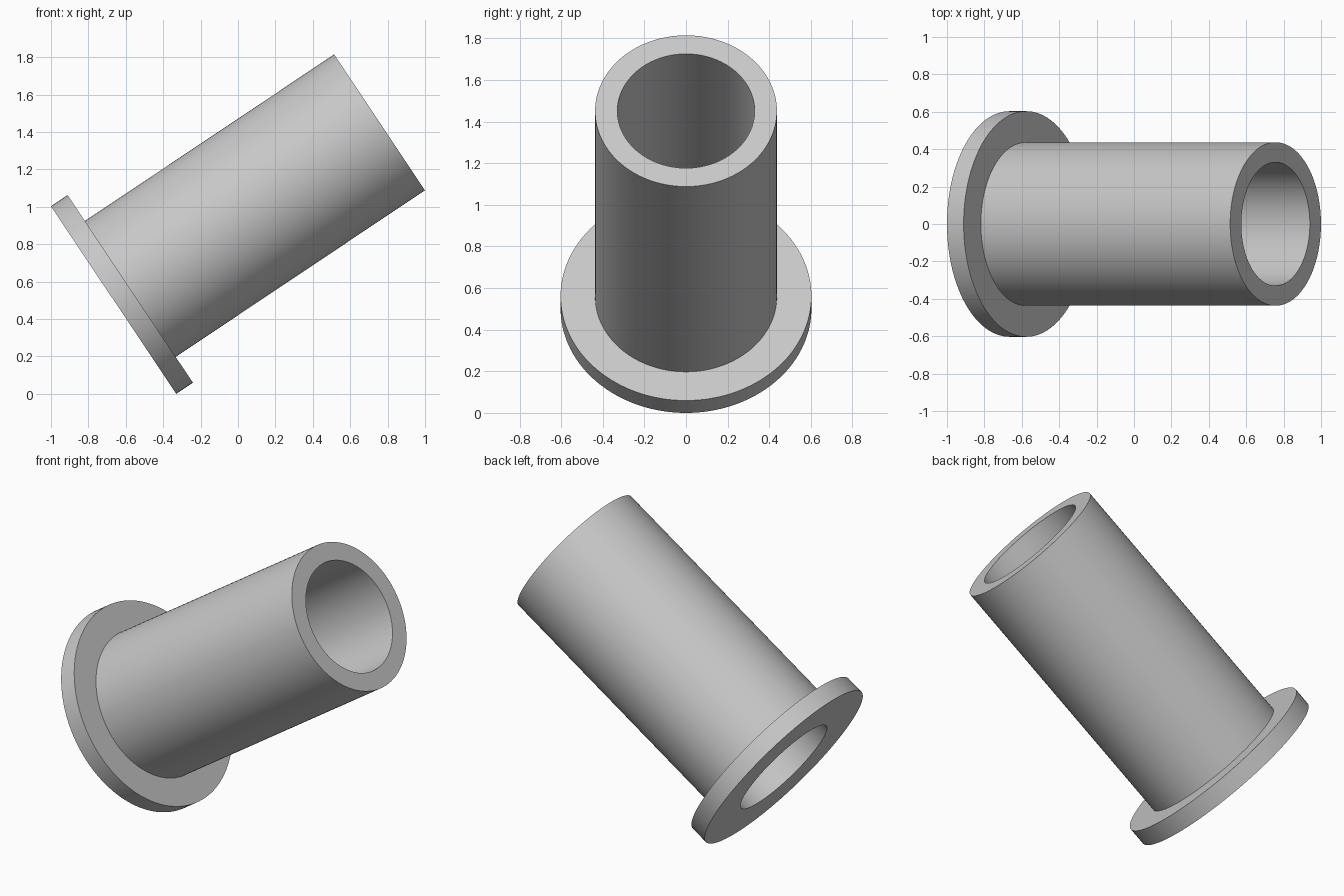
import bpy, bmesh, math

cube = bpy.data.objects.get("Cube")
if cube:
    bpy.data.objects.remove(cube, do_unlink=True)

# Dimensions
BORE, BARREL, FLANGE = 0.33, 0.437, 0.603
THICK, LENGTH = 0.107, 1.71
TILT = math.radians(56.25)

grey = bpy.data.materials.new("light_grey")
grey.use_nodes = True
colour = (0.58, 0.58, 0.58, 1)
grey.diffuse_color = colour
grey.node_tree.nodes["Principled BSDF"].inputs["Base Color"].default_value = colour

# Flanged sleeve: closed wall section revolved about its own axis
section = [(BORE, 0), (FLANGE, 0), (FLANGE, THICK),
           (BARREL, THICK), (BARREL, LENGTH), (BORE, LENGTH)]
bm = bmesh.new()
verts = [bm.verts.new((r, 0, z)) for r, z in section]
edges = [bm.edges.new((v, verts[i - 1])) for i, v in enumerate(verts)]
bmesh.ops.spin(bm, geom=verts + edges, axis=(0, 0, 1), cent=(0, 0, 0),
               angle=math.tau, steps=128)
bmesh.ops.remove_doubles(bm, verts=bm.verts, dist=1e-4)
bmesh.ops.recalc_face_normals(bm, faces=bm.faces)
mesh = bpy.data.meshes.new("flanged_sleeve")
bm.to_mesh(mesh)
bm.free()
mesh.materials.append(grey)

# Lean the sleeve toward +x, resting on the flange rim
sleeve = bpy.data.objects.new("flanged_sleeve", mesh)
bpy.context.collection.objects.link(sleeve)
sleeve.rotation_euler.y = TILT
sleeve.location = (FLANGE * math.cos(TILT) - 1, 0, FLANGE * math.sin(TILT))

bpy.ops.object.select_all(action="DESELECT")
sleeve.select_set(True)
bpy.context.view_layer.objects.active = sleeve
bpy.ops.object.shade_smooth_by_angle(angle=math.radians(30))
